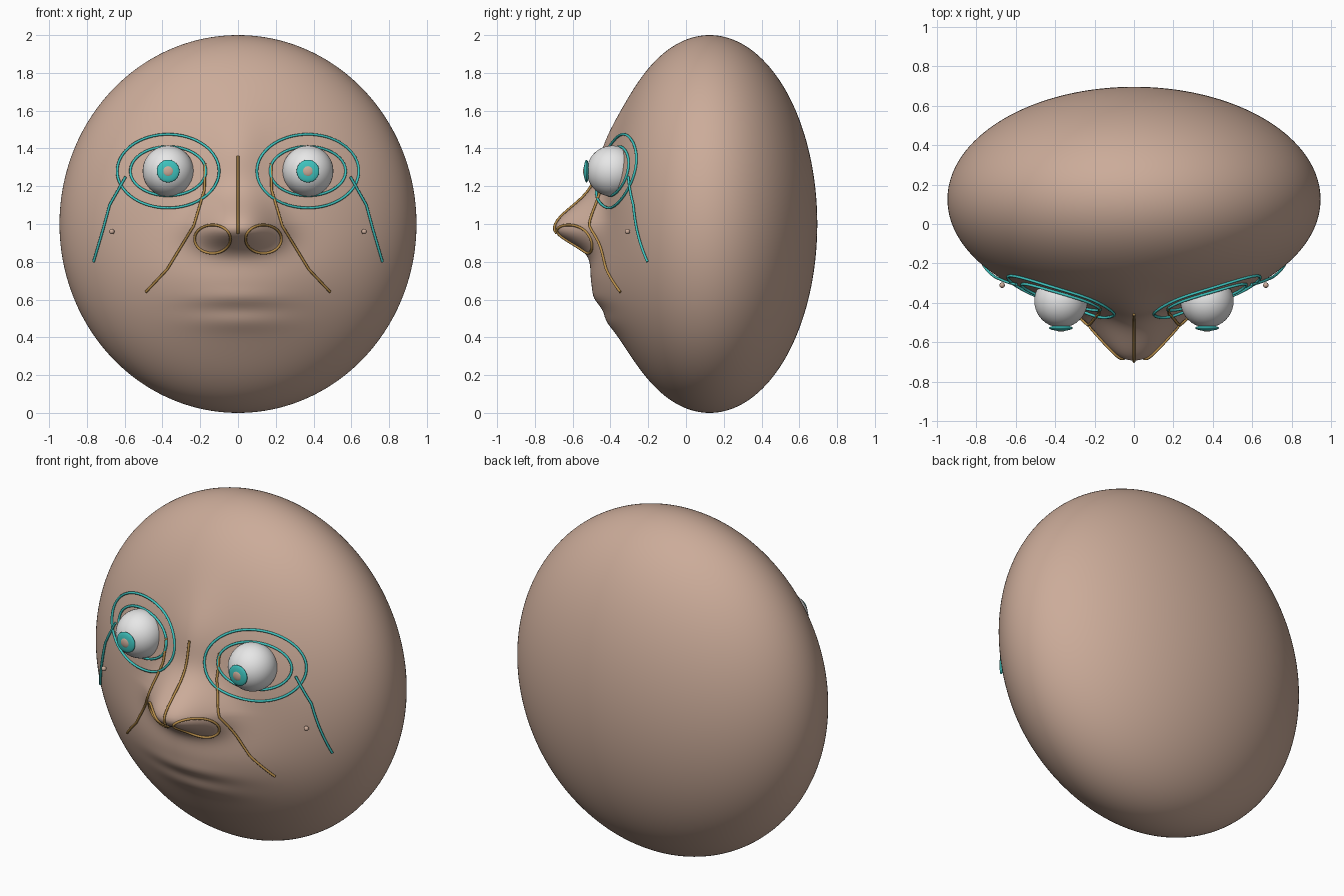
import bpy, bmesh
from math import exp, sqrt, sin, cos, pi
from mathutils import Vector

cube = bpy.data.objects.get("Cube")
if cube:
    bpy.data.objects.remove(cube, do_unlink=True)


def material(name, rgb, rough=0.6):
    m = bpy.data.materials.new(name)
    m.use_nodes = True
    m.diffuse_color = (*rgb, 1)
    bsdf = m.node_tree.nodes["Principled BSDF"]
    bsdf.inputs["Base Color"].default_value = (*rgb, 1)
    bsdf.inputs["Roughness"].default_value = rough
    return m


SKIN = material("skin", (0.60, 0.41, 0.32))
WHITE = material("eye white", (0.80, 0.80, 0.80))
TEAL = material("teal", (0.05, 0.55, 0.52))
OCHRE = material("ochre", (0.48, 0.27, 0.07))

RX, RY, RZ = 0.945, 0.57, 1.0
CY, CZ = 0.125, 1.0


def bell(v, centre, below, above=None):
    s = below if v < centre or above is None else above
    return exp(-((v - centre) / s) ** 2 / 2)


def relief(x, z):
    """Forward bulge of the nose, brow, muzzle and lips."""
    nose_width = 0.16 if z < 1.0 else max(0.09, 0.16 - 0.22 * (z - 1.0))
    nose = 0.225 * bell(z, 0.98, 0.075, 0.115) * exp(-(abs(x) / nose_width) ** 2.4 / 2)
    bridge = 0.045 * bell(z, 1.36, 0.16) * bell(x, 0, 0.11)
    muzzle = 0.085 * bell(z, 0.67, 0.18) * bell(x, 0, 0.30)
    lips = 0.008 * (bell(z, 0.61, 0.03) + bell(z, 0.48, 0.035)
                    - bell(z, 0.545, 0.03)) * bell(x, 0, 0.17)
    return nose + bridge + muzzle + lips


def surface(x, z):
    """Depth of the face at a point seen from the front."""
    d = 1 - (x / RX) ** 2 - ((z - CZ) / RZ) ** 2
    return CY - RY * sqrt(max(d, 0)) - relief(x, z)


def ball(name, centre, radii, mat, segments=40, rings=24):
    bm = bmesh.new()
    bmesh.ops.create_uvsphere(bm, u_segments=segments, v_segments=rings, radius=1)
    for v in bm.verts:
        v.co = Vector([c + r * p for c, r, p in zip(centre, radii, v.co)])
    return finish(name, bm, mat)


def finish(name, bm, mat):
    mesh = bpy.data.meshes.new(name)
    for f in bm.faces:
        f.smooth = True
    bm.to_mesh(mesh)
    bm.free()
    mesh.materials.append(mat)
    ob = bpy.data.objects.new(name, mesh)
    bpy.context.collection.objects.link(ob)
    return ob


def wire(name, points, mat, closed=False, radius=0.007):
    cu = bpy.data.curves.new(name, "CURVE")
    cu.dimensions = "3D"
    cu.bevel_depth = radius
    cu.bevel_resolution = 2
    cu.use_fill_caps = True
    sp = cu.splines.new("POLY")
    sp.points.add(len(points) - 1)
    for p, co in zip(sp.points, points):
        p.co = (*co, 1)
    sp.use_cyclic_u = closed
    cu.materials.append(mat)
    ob = bpy.data.objects.new(name, cu)
    bpy.context.collection.objects.link(ob)
    return ob


def draped(path, lift=0.006, steps=8):
    """Lay a front-view path of (x, z) points over the face."""
    out = []
    for (xa, za), (xb, zb) in zip(path, path[1:]):
        for i in range(steps):
            t = i / steps
            x, z = xa + (xb - xa) * t, za + (zb - za) * t
            out.append((x, surface(x, z) - lift, z))
    x, z = path[-1]
    return out + [(x, surface(x, z) - lift, z)]


def oval(cx, cz, rx, rz, n=64):
    return [(cx + rx * cos(2 * pi * i / n), cz + rz * sin(2 * pi * i / n))
            for i in range(n)]


# Head: an ellipsoid with the facial relief pushed forward
bm = bmesh.new()
bmesh.ops.create_icosphere(bm, subdivisions=7, radius=1)
for v in bm.verts:
    x, z = v.co.x * RX, CZ + v.co.z * RZ
    y = CY + v.co.y * RY
    if v.co.y < 0:
        y -= relief(x, z) * min(1, -v.co.y * 3)
    v.co = (x, y, z)
finish("head", bm, SKIN)

# Nose bridge line
wire("nose_bridge_line", draped([(0, 1.36), (0, 0.95)], steps=24), OCHRE)

for side, s in (("left", 1), ("right", -1)):
    # Eye: ball, iris and pupil
    ex, ez = s * 0.37, 1.28
    ball(side + "_eyeball", (ex, -0.39, ez), (0.135,) * 3, WHITE)
    ball(side + "_iris", (ex, -0.527, ez), (0.06, 0.014, 0.06), TEAL)
    ball(side + "_pupil", (ex, -0.533, ez), (0.031, 0.012, 0.031), SKIN)

    # Rings around the eye
    for part, rx, rz in (("outer", 0.27, 0.195), ("inner", 0.20, 0.13)):
        ring = [(x, surface(x, z) - 0.008, z) for x, z in oval(ex, ez, rx, rz)]
        wire(f"{side}_{part}_eye_ring", ring, TEAL, closed=True)

    # Cheek line and cheek dot
    cheek = [(0.595, 1.25), (0.68, 1.10), (0.715, 0.97), (0.765, 0.80)]
    wire(side + "_cheek_line", draped([(s * x, z) for x, z in cheek], 0.012), TEAL)
    ball(side + "_cheek_dot", (s * 0.668, -0.31, 0.96), (0.014,) * 3, SKIN, 16, 10)

    # Fold from the inner eye past the nose to the cheek
    fold = [(0.175, 1.32), (0.178, 1.18), (0.235, 0.99), (0.375, 0.76), (0.488, 0.64)]
    wire(side + "_nose_fold_line", draped([(s * x, z) for x, z in fold], 0.008), OCHRE)

    # Nostril ring
    ring = [(x, surface(x, z) - 0.006, z) for x, z in oval(s * 0.135, 0.92, 0.095, 0.075)]
    wire(side + "_nostril_ring", ring, OCHRE, closed=True)
